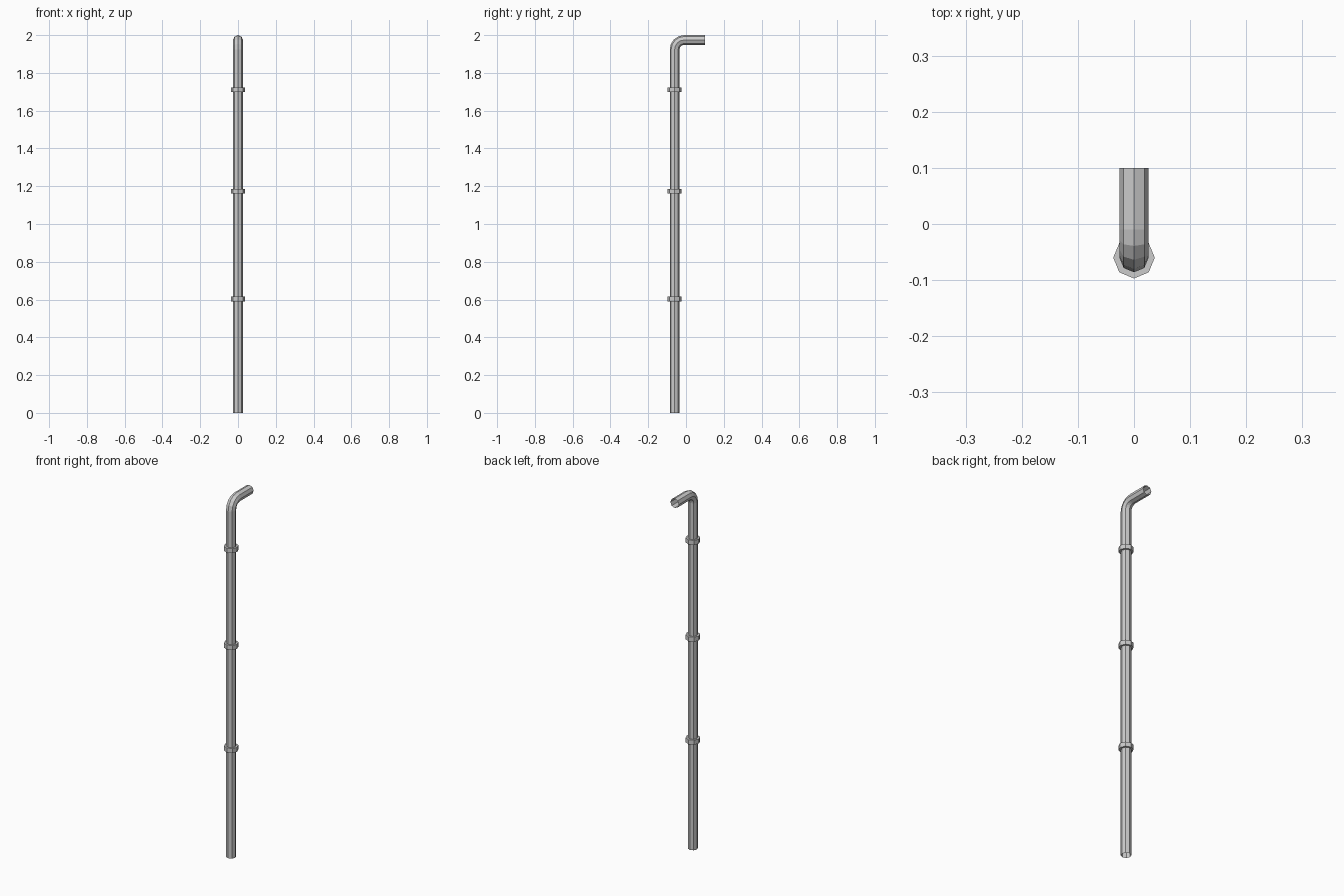
import bpy, bmesh
from math import sin, cos, pi

if "Cube" in bpy.data.objects:
    bpy.data.objects.remove(bpy.data.objects["Cube"])

SIDES = 8
PIPE_R, RING_R = 0.026, 0.037
PIPE_Y, TOP_Z, BEND_R = -0.06, 1.974, 0.05


def loft(name, rings, closed=False):
    """Join successive octagon loops with quads; closed links last to first."""
    bm = bmesh.new()
    loops = [[bm.verts.new(p) for p in ring] for ring in rings]
    pairs = list(zip(loops, loops[1:]))
    if closed:
        pairs.append((loops[-1], loops[0]))
    for a, b in pairs:
        for i in range(SIDES):
            j = (i + 1) % SIDES
            bm.faces.new((a[i], a[j], b[j], b[i]))
    if closed:
        bmesh.ops.recalc_face_normals(bm, faces=bm.faces)
    mesh = bpy.data.meshes.new(name)
    bm.to_mesh(mesh)
    bm.free()
    obj = bpy.data.objects.new(name, mesh)
    bpy.context.collection.objects.link(obj)
    return obj


def octagon(y, z, r, tilt=0.0):
    """Octagon about (0, y, z); tilt 0 faces up, pi/2 faces +y."""
    pts = []
    for i in range(SIDES):
        a = 2 * pi * i / SIDES
        u = r * sin(a)
        pts.append((r * cos(a), y + u * cos(tilt), z - u * sin(tilt)))
    return pts


# Open pipe: upright run, four-segment elbow, short horizontal outlet
sections = [octagon(PIPE_Y, 0, PIPE_R)]
for k in range(5):
    t = k * pi / 8
    sections.append(octagon(PIPE_Y + BEND_R * (1 - cos(t)),
                            TOP_Z - BEND_R * (1 - sin(t)), PIPE_R, t))
sections.append(octagon(0.1, TOP_Z, PIPE_R, pi / 2))
loft("drain_pipe", sections)

# Collars around the upright run
for n, z in enumerate((0.603, 1.174, 1.711), 1):
    h = 0.0125
    loft(f"pipe_collar_{n}", [octagon(PIPE_Y, z + dz, r) for r, dz in
         ((PIPE_R, -h), (RING_R, -h), (RING_R, h), (PIPE_R, h))], closed=True)
